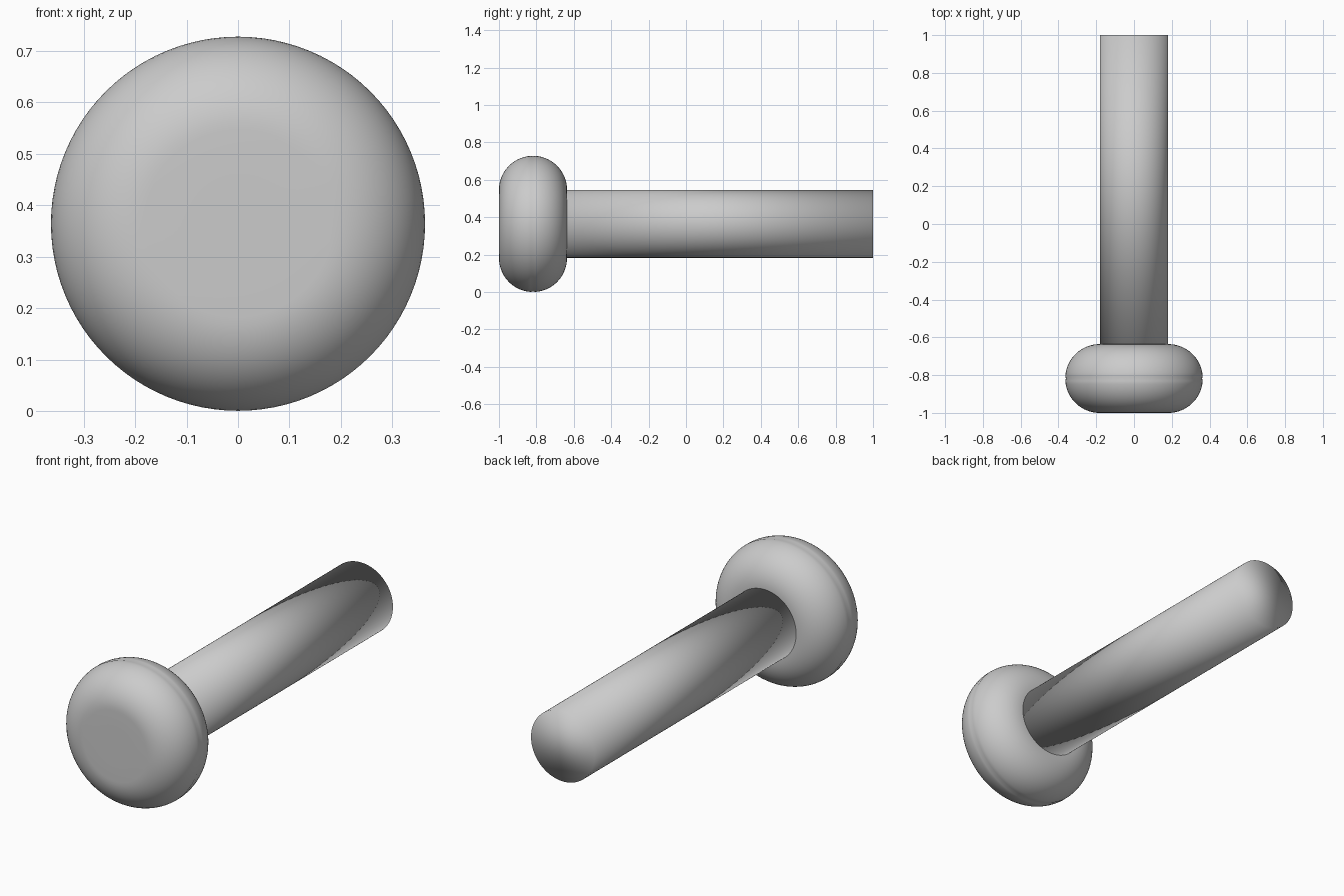
import bpy
import bmesh
import math
from mathutils import Matrix, Vector

if "Cube" in bpy.data.objects:
    bpy.data.objects.remove(bpy.data.objects["Cube"], do_unlink=True)

AXIS_Z = 0.364
SIDES = 96

# Plain grey metal
steel = bpy.data.materials.new("grey metal")
steel.use_nodes = True
GREY = (0.6, 0.6, 0.6, 1)
steel.diffuse_color = GREY
steel.node_tree.nodes["Principled BSDF"].inputs["Base Color"].default_value = GREY


def finish(name, bm):
    """Turn a bmesh into a smooth shaded object."""
    bmesh.ops.remove_doubles(bm, verts=bm.verts, dist=0.0001)
    bmesh.ops.recalc_face_normals(bm, faces=bm.faces)
    for face in bm.faces:
        face.smooth = True
    mesh = bpy.data.meshes.new(name)
    bm.to_mesh(mesh)
    bm.free()
    mesh.materials.append(steel)
    obj = bpy.data.objects.new(name, mesh)
    bpy.context.collection.objects.link(obj)
    return obj


def lathe(name, profile):
    """Spin (radius, y) points round the long axis."""
    bm = bmesh.new()
    verts = [bm.verts.new((r, y, AXIS_Z)) for r, y in profile]
    edges = [bm.edges.new(pair) for pair in zip(verts, verts[1:])]
    bmesh.ops.spin(bm, geom=verts + edges, cent=(0, 0, AXIS_Z), axis=(0, 1, 0),
                   angle=math.tau, steps=SIDES)
    return finish(name, bm)


# Head: flat front, rounded rim with a shallow seam round the middle
CORE, ROUND, MID = 0.182, 0.182, -0.818


def arc(start, end, steps=16):
    angles = [math.radians(start + (end - start) * i / steps) for i in range(steps + 1)]
    return [(CORE + ROUND * math.cos(a), MID + ROUND * math.sin(a)) for a in angles]


seam = [(CORE + ROUND - 0.003, MID)]
lathe("head", [(0, -1), (0.09, -1)] + arc(-90, -4) + seam + arc(4, 90) + [(0, MID + ROUND)])

# Shaft: one long straight cylinder softened at the end by smooth shading
bm = bmesh.new()
length = 1 - (MID + ROUND)
place = Matrix.Translation(Vector((0, 1 - length / 2, AXIS_Z))) @ Matrix.Rotation(math.pi / 2, 4, "X")
bmesh.ops.create_cone(bm, cap_ends=True, segments=SIDES, radius1=0.181, radius2=0.181,
                      depth=length, matrix=place)
finish("shaft", bm)
